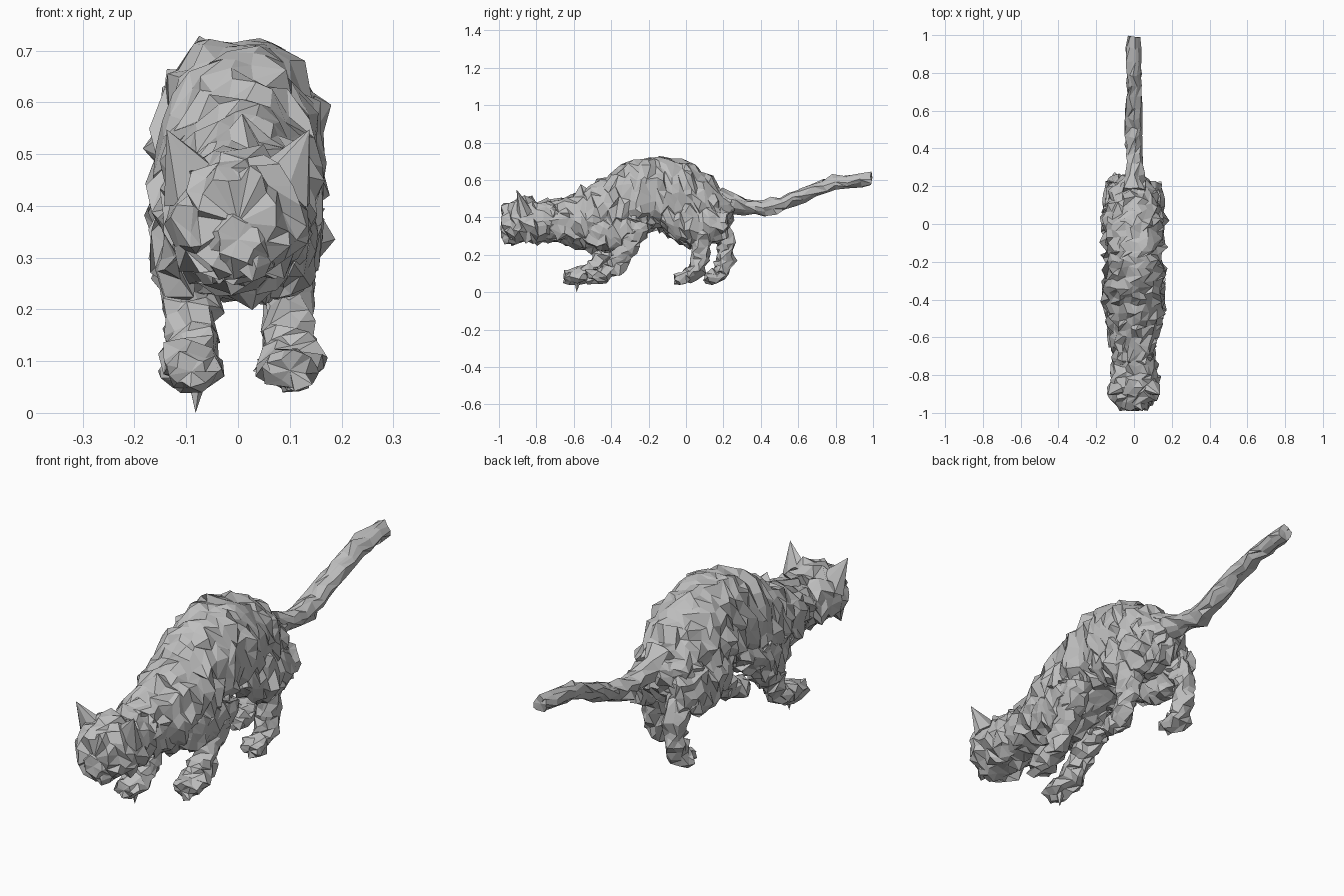
import bpy, bmesh, math, random
from mathutils import Vector

if "Cube" in bpy.data.objects:
    bpy.data.objects.remove(bpy.data.objects["Cube"], do_unlink=True)
random.seed(7)

fur = bpy.data.materials.new("fur_grey")
fur.use_nodes = True
GREY = (0.52, 0.52, 0.52, 1.0)
fur.diffuse_color = GREY
fur.node_tree.nodes["Principled BSDF"].inputs["Base Color"].default_value = GREY


def finish(name, bm):
    bmesh.ops.recalc_face_normals(bm, faces=bm.faces[:])
    mesh = bpy.data.meshes.new(name)
    bm.to_mesh(mesh)
    bm.free()
    mesh.materials.append(fur)
    obj = bpy.data.objects.new(name, mesh)
    bpy.context.collection.objects.link(obj)
    return obj


def spline(a, b, c, d, t):
    """Catmull-Rom blend between b and c."""
    return 0.5 * (2 * b + (c - a) * t + (2 * a - 5 * b + 4 * c - d) * t * t
                  + (3 * b - a - 3 * c + d) * t ** 3)


def resample(keys, step):
    pts = [keys[0]] + list(keys) + [keys[-1]]
    out = []
    for i in range(1, len(pts) - 2):
        a, b, c, d = pts[i - 1:i + 3]
        n = max(1, round(math.hypot(c[0] - b[0], c[1] - b[1]) / step))
        for k in range(n):
            out.append([spline(a[j], b[j], c[j], d[j], k / n) for j in range(4)])
    out.append(list(keys[-1]))
    return out


def shaggy_tube(name, keys, x=0.0, segs=12, step=0.035, rough=0.012,
                spikes=0.15, upright=False):
    """Loft rings along (y, z, half width, half height) keys, then ruffle."""
    rings = resample(keys, step)
    bm = bmesh.new()
    loops = []
    for i, (y, z, rx, rz) in enumerate(rings):
        p, q = rings[max(i - 1, 0)], rings[min(i + 1, len(rings) - 1)]
        tangent = Vector((0, q[0] - p[0], q[1] - p[1])).normalized()
        up = Vector((0, 0, 1)) if upright else Vector((1, 0, 0)).cross(tangent)
        loop = []
        for s in range(segs):
            ang = math.tau * (s + 0.5 * (i % 2)) / segs
            out = Vector((1, 0, 0)) * rx * math.cos(ang) + up * rz * math.sin(ang)
            co = Vector((x, y, z)) + out
            co += Vector([random.uniform(-rough, rough) for _ in range(3)])
            if random.random() < spikes:
                co += out.normalized() * rough * random.uniform(0.6, 1.5)
            loop.append(bm.verts.new(co))
        loops.append(loop)
    for i in range(len(loops) - 1):
        for s in range(segs):
            t = (s + 1) % segs
            a, b = loops[i], loops[i + 1]
            if random.random() < 0.5:
                bm.faces.new((a[s], a[t], b[t], b[s]))
            else:
                bm.faces.new((a[s], a[t], b[s]))
                bm.faces.new((a[t], b[t], b[s]))
    # Fan caps close the ends
    for loop, key in ((loops[0], rings[0]), (loops[-1], rings[-1])):
        tip = bm.verts.new((x, key[0], key[1]))
        for s in range(segs):
            bm.faces.new((loop[s], loop[(s + 1) % segs], tip))
    return finish(name, bm)


def spike(name, base, tip, radius, segs=5, flat=1.0):
    """Small pointed cone, optionally flattened along y."""
    bm = bmesh.new()
    base, tip = Vector(base), Vector(tip)
    axis = (tip - base).normalized()
    u = axis.cross(Vector((0, 1, 0))).normalized()
    v = axis.cross(u)
    ring = [bm.verts.new(base + u * radius * math.cos(math.tau * s / segs)
                         + v * radius * flat * math.sin(math.tau * s / segs))
            for s in range(segs)]
    top = bm.verts.new(tip)
    bm.faces.new(ring)
    for s in range(segs):
        bm.faces.new((ring[s], ring[(s + 1) % segs], top))
    return finish(name, bm)


# Arched torso
shaggy_tube("torso", [
    (-0.74, 0.375, 0.095, 0.095), (-0.60, 0.388, 0.122, 0.140),
    (-0.50, 0.400, 0.143, 0.175), (-0.40, 0.432, 0.155, 0.208),
    (-0.30, 0.475, 0.157, 0.222), (-0.20, 0.522, 0.157, 0.193),
    (-0.10, 0.527, 0.156, 0.190), (0.00, 0.508, 0.153, 0.188),
    (0.10, 0.470, 0.138, 0.158), (0.19, 0.432, 0.110, 0.105),
    (0.25, 0.445, 0.055, 0.050)],
    segs=24, rough=0.016, spikes=0.15, upright=True)

# Blunt head held low
shaggy_tube("head", [
    (-0.978, 0.368, 0.070, 0.092), (-0.95, 0.370, 0.098, 0.106),
    (-0.89, 0.375, 0.128, 0.120), (-0.82, 0.380, 0.120, 0.112),
    (-0.72, 0.375, 0.102, 0.102), (-0.64, 0.380, 0.085, 0.085)],
    segs=20, step=0.03, rough=0.014, spikes=0.25, upright=True)
shaggy_tube("muzzle", [
    (-0.985, 0.335, 0.040, 0.040), (-0.96, 0.330, 0.062, 0.058),
    (-0.90, 0.330, 0.075, 0.070)],
    segs=10, step=0.025, rough=0.009, upright=True)

# The right elbow and knee hang lower than the left ones
for side, label, drop in ((1, "left", 0.0), (-1, "right", 0.02)):
    # Broad ears leaning outward
    spike(label + "_ear", (side * 0.080, -0.865, 0.430),
          (side * 0.138, -0.905, 0.548), 0.070, segs=7, flat=0.6)
    # Heavy shoulders low on the chest
    shaggy_tube(label + "_shoulder", [
        (-0.54, 0.330, 0.035, 0.050), (-0.47, 0.320 - drop, 0.060, 0.085),
        (-0.38, 0.330 - drop, 0.070, 0.100), (-0.29, 0.365, 0.064, 0.095),
        (-0.21, 0.410, 0.035, 0.060)],
        x=side * 0.090, segs=14, rough=0.013, spikes=0.2, upright=True)
    # Thighs bulging from the flanks
    shaggy_tube(label + "_thigh", [
        (-0.13, 0.410 - drop, 0.032, 0.050), (-0.06, 0.390 - drop, 0.060, 0.100),
        (0.03, 0.370 - drop, 0.070, 0.115), (0.12, 0.360, 0.064, 0.105),
        (0.22, 0.360, 0.040, 0.065)],
        x=side * (0.09 + drop / 2), segs=14, rough=0.013, spikes=0.2, upright=True)

# Tail sweeping back and up
shaggy_tube("tail", [
    (0.17, 0.500, 0.064, 0.068), (0.25, 0.470, 0.046, 0.052),
    (0.32, 0.458, 0.040, 0.042), (0.42, 0.450, 0.040, 0.039),
    (0.52, 0.474, 0.042, 0.039), (0.62, 0.518, 0.041, 0.037),
    (0.74, 0.568, 0.040, 0.036), (0.86, 0.592, 0.038, 0.034),
    (0.99, 0.608, 0.036, 0.032)],
    segs=10, step=0.06, rough=0.009, spikes=0.1)

# Front legs in mid-stride, paws pointing forward
shaggy_tube("right_front_leg", [
    (-0.32, 0.380, 0.062, 0.090), (-0.39, 0.270, 0.056, 0.070),
    (-0.45, 0.175, 0.046, 0.050), (-0.51, 0.110, 0.050, 0.046),
    (-0.58, 0.088, 0.058, 0.044), (-0.65, 0.080, 0.038, 0.032)],
    x=-0.09, segs=11, step=0.03, rough=0.012, spikes=0.2)
shaggy_tube("left_front_leg", [
    (-0.25, 0.380, 0.062, 0.080), (-0.29, 0.290, 0.056, 0.062),
    (-0.35, 0.185, 0.046, 0.048), (-0.41, 0.112, 0.050, 0.046),
    (-0.47, 0.090, 0.057, 0.042), (-0.53, 0.082, 0.038, 0.032)],
    x=0.10, segs=11, step=0.03, rough=0.012, spikes=0.2)
spike("right_front_claw", (-0.08, -0.58, 0.065), (-0.082, -0.585, 0.0), 0.02)

# Hind legs, left one reaching forward and right one trailing
shaggy_tube("left_hind_leg", [
    (0.07, 0.340, 0.055, 0.085), (0.08, 0.240, 0.046, 0.054),
    (0.065, 0.160, 0.041, 0.043), (0.035, 0.102, 0.045, 0.042),
    (-0.01, 0.082, 0.048, 0.037), (-0.06, 0.075, 0.030, 0.025)],
    x=0.095, segs=10, step=0.03, rough=0.011, spikes=0.2)
shaggy_tube("right_hind_leg", [
    (0.14, 0.360, 0.050, 0.070), (0.205, 0.285, 0.046, 0.050),
    (0.212, 0.200, 0.042, 0.043), (0.192, 0.118, 0.044, 0.043),
    (0.155, 0.084, 0.048, 0.037), (0.10, 0.075, 0.030, 0.025)],
    x=-0.095, segs=10, step=0.03, rough=0.011, spikes=0.2)
